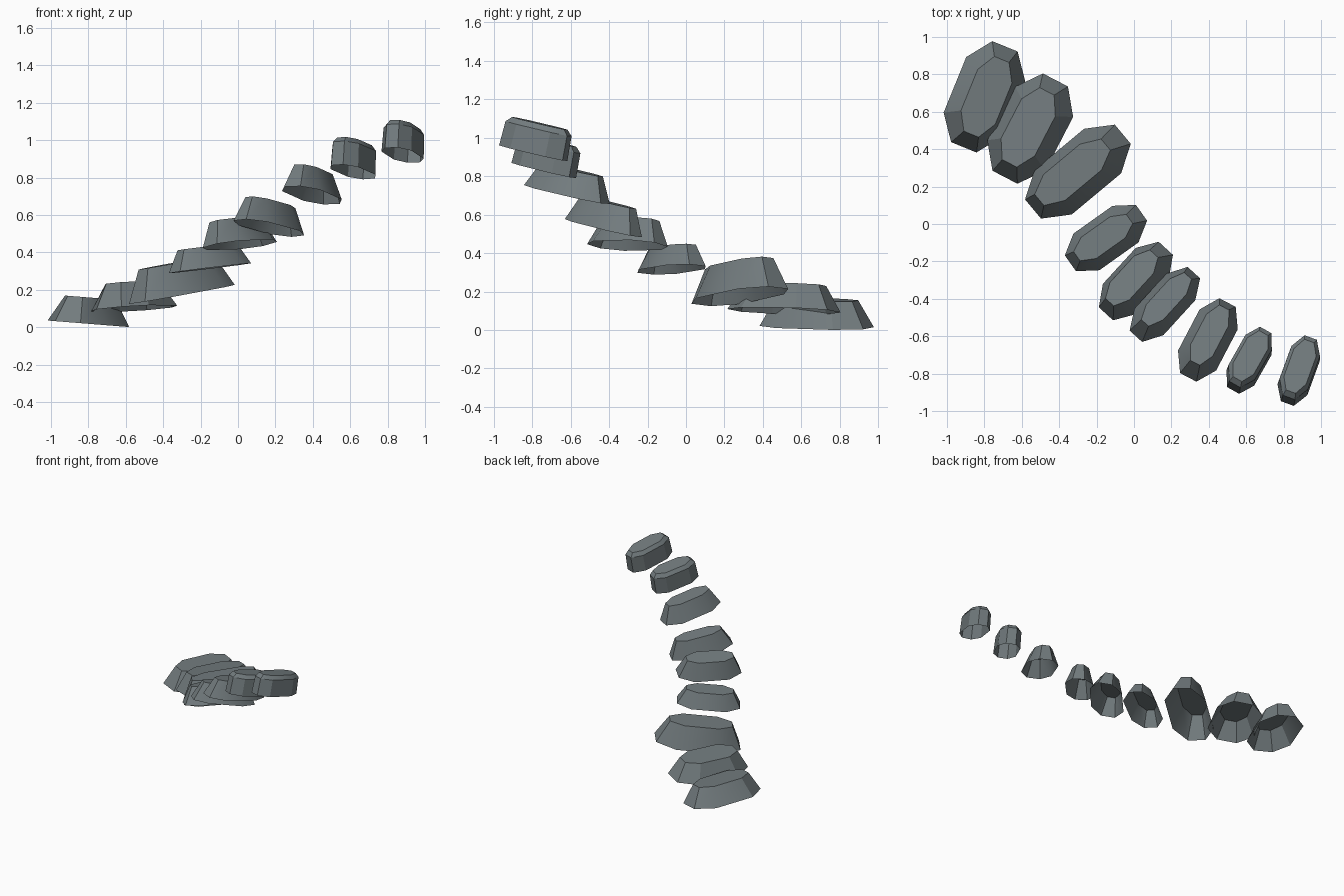
import bpy
import bmesh
import math
from mathutils import Vector

cube = bpy.data.objects.get("Cube")
if cube:
    bpy.data.objects.remove(cube, do_unlink=True)

# Slate grey stone colour
SLATE = (0.17, 0.2, 0.21, 1.0)
slate = bpy.data.materials.new("slate_grey")
slate.use_nodes = True
slate.diffuse_color = SLATE
slate.node_tree.nodes["Principled BSDF"].inputs["Base Color"].default_value = SLATE

# Elongated octagon: one quarter of the footprint, mirrored to all four
END_CORNER = (1.0, 0.43)
SIDE_CORNER = (0.55, 1.0)
FOOTPRINT = []
for flip_u, flip_v, order in ((1, 1, 1), (-1, 1, -1), (-1, -1, 1), (1, -1, -1)):
    for u, v in (END_CORNER, SIDE_CORNER)[::order]:
        FOOTPRINT.append((u * flip_u, v * flip_v))

# Ring profiles: (height fraction, length scale, width scale)
TAPERED = ((0, 1, 1), (1, 0.74, 0.58))
BLOCKY = ((0, 1, 1), (0.82, 0.97, 0.95), (1, 0.82, 0.74))


def make_stone(name, tail, head, half_width, rim_z, slope, height, profile):
    """Hollow tilted stone, open underneath, running from tail to head."""
    tail, head, slope = Vector(tail), Vector(head), Vector(slope)
    centre = (tail + head) / 2
    along = (head - tail) / 2
    across = Vector((-along.y, along.x)).normalized() * half_width
    bm = bmesh.new()
    rings = []
    for fraction, long_scale, wide_scale in profile:
        lift = fraction * height
        ring = []
        for u, v in FOOTPRINT:
            offset = along * u * long_scale + across * v * wide_scale
            z = rim_z + slope.dot(offset) + lift
            spot = centre + offset - slope * lift
            ring.append(bm.verts.new((spot.x, spot.y, z)))
        rings.append(ring)
    # Walls between rings, then the flat tread on top
    for low, high in zip(rings, rings[1:]):
        for i in range(len(low)):
            j = (i + 1) % len(low)
            bm.faces.new((low[i], low[j], high[j], high[i]))
    bm.faces.new(rings[-1])
    mesh = bpy.data.meshes.new(name)
    bm.to_mesh(mesh)
    bm.free()
    mesh.materials.append(slate)
    stone = bpy.data.objects.new(name, mesh)
    bpy.context.collection.objects.link(stone)
    return stone


# Rising path: tail, head, half width, rim height, tilt, stone height, profile
STONES = (
    ((-0.91, 0.41), (-0.69, 0.95), 0.17, 0.018, (-0.08, 0), 0.14, TAPERED),
    ((-0.69, 0.25), (-0.42, 0.77), 0.175, 0.1, (0.08, -0.05), 0.135, TAPERED),
    ((-0.54, 0.08), (-0.06, 0.48), 0.155, 0.175, (0.17, 0.02), 0.17, TAPERED),
    ((-0.34, -0.21), (0.04, 0.06), 0.12, 0.315, (0.13, -0.02), 0.115, TAPERED),
    ((-0.15, -0.48), (0.17, -0.13), 0.12, 0.44, (0.17, -0.13), 0.13, TAPERED),
    ((0.01, -0.6), (0.32, -0.26), 0.105, 0.53, (-0.06, -0.2), 0.135, TAPERED),
    ((0.29, -0.82), (0.5, -0.42), 0.115, 0.705, (-0.07, -0.2), 0.13, TAPERED),
    ((0.53, -0.89), (0.7, -0.59), 0.085, 0.83, (-0.05, -0.22), 0.155, BLOCKY),
    ((0.82, -0.96), (0.94, -0.63), 0.085, 0.92, (-0.05, -0.22), 0.155, BLOCKY),
)
bpy.ops.object.select_all(action="DESELECT")
for number, spec in enumerate(STONES, start=1):
    stone = make_stone(f"stepping_stone_{number}", *spec)
    stone.select_set(True)
    bpy.context.view_layer.objects.active = stone

# Soften gentle corners, keep crisp edges
bpy.ops.object.shade_smooth_by_angle(angle=math.radians(30))
